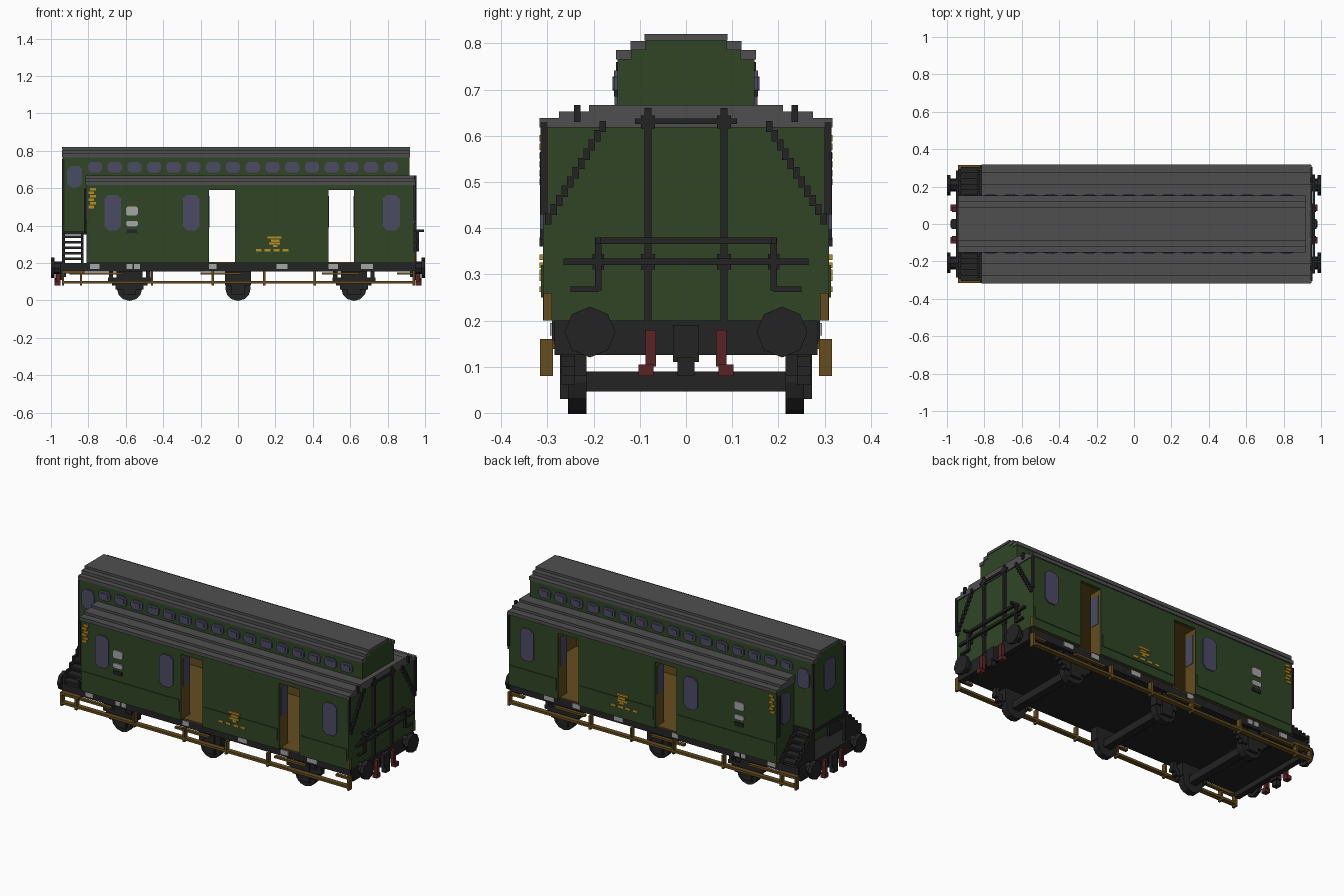
import bpy
import bmesh
import math
from mathutils import Matrix, Vector

default_cube = bpy.data.objects.get("Cube")
if default_cube:
    bpy.data.objects.remove(default_cube, do_unlink=True)


def material(name, red, green, blue):
    mat = bpy.data.materials.new(name)
    mat.use_nodes = True
    color = (red, green, blue, 1)
    mat.diffuse_color = color
    shader = next(n for n in mat.node_tree.nodes if n.type == "BSDF_PRINCIPLED")
    shader.inputs["Base Color"].default_value = color
    shader.inputs["Roughness"].default_value = 0.9
    return mat


GREEN = material("carriage green", .029, .06, .019)
GREY = material("roof grey", .078, .078, .078)
BLACK = material("frame black", .017, .017, .017)
GLASS = material("slate glass", .07, .07, .13)
BROWN = material("wood brown", .13, .075, .013)
GOLD = material("gold paint", .5, .27, .015)
PALE = material("pale plate", .38, .38, .38)
RED = material("coupling red", .1, .017, .017)


def finish(name, mat, bm):
    mesh = bpy.data.meshes.new(name)
    bmesh.ops.recalc_face_normals(bm, faces=bm.faces)
    bm.to_mesh(mesh)
    bm.free()
    mesh.materials.append(mat)
    obj = bpy.data.objects.new(name, mesh)
    bpy.context.collection.objects.link(obj)
    return obj


def part(name, mat, boxes, both=False):
    """One object out of boxes (x range, y range, z range), optionally on both sides."""
    bm = bmesh.new()
    for xs, ys, zs in boxes:
        for side in ((1, -1) if both else (1,)):
            center = Vector((sum(xs) / 2, side * sum(ys) / 2, sum(zs) / 2))
            size = Vector((xs[1] - xs[0], ys[1] - ys[0], zs[1] - zs[0]))
            matrix = Matrix.Translation(center) @ Matrix.Diagonal(size.to_4d())
            bmesh.ops.create_cube(bm, size=1, matrix=matrix)
    return finish(name, mat, bm)


def span(middle, width):
    return (middle - width / 2, middle + width / 2)


def pane(name, mat, center, width, height, cut, facing="y", depth=.012):
    """Thin upright plate with cut corners."""
    bm = bmesh.new()
    w, h = width / 2, height / 2
    outline = []
    for sx, sz, first in ((1, 1, 0), (-1, 1, 1), (-1, -1, 0), (1, -1, 1)):
        corner = [(sx * w, sz * (h - cut)), (sx * (w - cut), sz * h)]
        outline += corner[::-1] if first else corner
    axis = Vector((0, depth, 0)) if facing == "y" else Vector((depth, 0, 0))
    verts = []
    for u, v in outline:
        flat = Vector((u, 0, v)) if facing == "y" else Vector((0, u, v))
        verts.append(bm.verts.new(Vector(center) + flat - axis / 2))
    face = bm.faces.new(verts)
    extruded = bmesh.ops.extrude_face_region(bm, geom=[face])["geom"]
    moved = [g for g in extruded if isinstance(g, bmesh.types.BMVert)]
    bmesh.ops.translate(bm, verts=moved, vec=axis)
    return finish(name, mat, bm)


REAR, NOSE, TIP = -.81, .94, -.94   # body ends and platform end
SIDE, FLOOR, EAVE = .31, .2, .635
DOORS = ((-.155, -.015), (.485, .62))
SOLID = ((REAR, DOORS[0][0]), (DOORS[0][1], DOORS[1][0]), (DOORS[1][1], NOSE))
wall = (SIDE - .012, SIDE)
lining = (SIDE - .02, SIDE - .012)
full = (-SIDE, SIDE)

# Side walls with two open doorways, lined with wood
height = (FLOOR, EAVE)
lintel = (.59, EAVE)
part("side_walls", GREEN, [(s, wall, height) for s in SOLID] + [(d, wall, lintel) for d in DOORS], True)
part("wall_lining", BROWN, [(s, lining, height) for s in SOLID] + [(d, lining, lintel) for d in DOORS], True)
part("lower_panels", GREEN, [((a + .01, b - .01), (SIDE, SIDE + .004), (.25, .32)) for a, b in SOLID], True)
part("end_walls", GREEN, [((x, x + .015), full, height) for x in (REAR, NOSE - .015)]
     + [((NOSE - .015, NOSE), (-.2, .2), (FLOOR, .65))])
part("end_lining", BROWN, [((x, x + .006), (-.29, .29), height) for x in (REAR + .015, NOSE - .021)])
part("inner_floor", BROWN, [((REAR + .02, NOSE - .02), (-.29, .29), (FLOOR, FLOOR + .005))])
part("ceiling", BROWN, [((REAR + .02, NOSE - .02), (-.29, .29), (.612, .618))])

# Door leaves folded inward at every doorway
leaves, glass = [], []
for a, b in DOORS:
    for x, turn in ((a, -1), (b, 1)):
        leaves.append((sorted((x, x + turn * .012)), (SIDE - .085, SIDE - .004), (FLOOR, .59)))
        glass.append((sorted((x - turn * .002, x + turn * .004)), (SIDE - .075, SIDE - .02), (.39, .56)))
part("door_leaves", BROWN, leaves, True)
part("door_glass", GLASS, glass, True)

# Stepped lower roof
roof_x = (REAR - .005, NOSE + .006)
part("lower_roof", GREY, [
    (roof_x, (-.317, .317), (.618, .638)),
    (roof_x, (-.275, .275), (.638, .653)),
    (roof_x, (-.21, .21), (.653, .667))])

# Raised centre roof, running on to the platform cabin
crown = (TIP, .92)
part("centre_roof_walls", GREEN, [
    ((TIP + .004, .916), (-.148, .148), (.66, .775)),
    ((TIP + .004, .916), (-.118, .118), (.77, .795)),
    ((TIP + .004, .916), (-.088, .088), (.79, .808))])
part("centre_roof_edges", GREY, [
    (crown, (.118, .152), (.765, .786)),
    (crown, (.088, .12), (.786, .805)),
    (crown, (0, .09), (.806, .82))], True)
part("platform_cabin", GREEN, [((TIP + .004, REAR), (-.148, .148), (.37, .7))])
part("cabin_posts", BLACK, [((TIP, TIP + .012), (.14, .152), (.37, .76))], True)

# Windows
for i in range(16):
    x = -.765 + i * .1055
    for s in (1, -1):
        pane("roof_window_frame", GLASS, (x, s * .15, .713), .076, .056, .014)
        pane("roof_window_pane", GLASS, (x, s * .155, .713), .046, .03, .002, depth=.009)
for x, sides in ((-.67, (-1,)), (-.25, (-1, 1)), (.82, (-1, 1))):
    for s in sides:
        pane("side_window", GLASS, (x, s * SIDE, .47), .09, .19, .022)
for s in (1, -1):
    pane("cabin_side_window", GLASS, (-.873, s * .149, .662), .08, .115, .02)
    pane("rear_wall_window", GLASS, (REAR, s * .23, .5), .08, .18, .02, "x")
pane("cabin_end_window", GLASS, (TIP + .004, 0, .65), .1, .18, .02, "x")

# Painted crests, small plates and frame labels on both sides
paint = (SIDE, SIDE + .007)
crest = [(.195, .075, .337), (.2, .045, .32), (.195, .06, .305), (.2, .025, .292)]
marks = [(span(x, w), paint, span(z, .012)) for x, w, z in crest]
marks += [(span(.11 + i * .048, .03), paint, (.262, .274)) for i in range(4)]
marks += [(span(-.785 + .01 * (i % 2), .03), paint, span(.5 + i * .019, .014)) for i in range(6)]
part("gold_marks", GOLD, marks, True)
for s in (1, -1):
    for z, h in ((.478, .048), (.411, .03)):
        pane("pale_plate", PALE, (-.567, s * (SIDE + .002), z), .065, h, .009, depth=.009)
part("dark_plate", BLACK, [(span(-.567, .055), paint, (.36, .38))], True)
labels = ((-.765, .05), (-.58, .03), (-.54, .03), (-.135, .04), (.235, .06), (.51, .05), (.69, .065))
part("frame_labels", PALE, [(span(x, w), (.289, .295), (.168, .195)) for x, w in labels], True)

# Underframe and buffer beams
part("underframe", BLACK, [
    ((TIP, NOSE), (-.29, .29), (.155, FLOOR)),
    ((NOSE - .02, NOSE + .012), (-.285, .285), (.125, FLOOR)),
    ((TIP - .012, TIP + .02), (-.285, .285), (.125, FLOOR))])

# Three wheelsets: axle, wheels, axle boxes and stepped springs
for x in (-.58, 0, .62):
    part("axle", BLACK, [(span(x, .045), (-.215, .215), (.046, .09))])
    bm = bmesh.new()
    for s in (1, -1):
        spin = Matrix.Translation((x, s * .235, .066)) @ Matrix.Rotation(math.pi / 2, 4, "X")
        bmesh.ops.create_cone(bm, cap_ends=True, segments=12, radius1=.068, radius2=.068, depth=.04, matrix=spin)
    finish("wheels", BLACK, bm)
    part("axle_boxes", BLACK, [(span(x, .07), (.25, .273), (.03, .16)),
                               (span(x, .14), (.215, .265), (.08, .16))], True)
    if x:
        part("leaf_springs", BLACK, [(span(x, w), (.24, .27), (z, z + .022))
                                     for w, z in ((.15, .06), (.19, .08), (.23, .1))]
             + [(span(x + d, .022), (.24, .27), (.1, .16)) for d in (-.1, .1)], True)

# Running boards and their hangers
board = (.288, .316)
part("running_boards", BROWN, [((TIP, .945), board, (.091, .105))], True)
part("upper_steps", BROWN, [(xs, (.285, .305), (.138, .15))
                            for xs in ((-.9, -.62), (-.2, .02), (.45, .65), (.85, .94))], True)
part("board_hangers", BROWN, [(span(x, .012), board, (.08, .16))
                              for x in (TIP + .005, -.84, -.46, -.135, .14, .41, .94)], True)
part("corner_plates", BROWN, [((NOSE, NOSE + .005), (.29, .309), (FLOOR, .26)),
                              ((TIP, REAR - .01), (.285, .316), (.145, .16))], True)

# Rear platform with open stairs on both sides
part("platform_floor", BLACK, [((TIP, REAR), (-.16, .16), (.352, .37))])
part("stair_treads", BLACK, [((TIP + .015, REAR - .015), (.14 + i * .03, .185 + i * .03), span(.34 - i * .029, .013))
                             for i in range(5)], True)
part("stair_stringers", BLACK, [((x, x + .015), (.14 + i * .03, .175 + i * .03), (FLOOR, .36 - i * .029))
                                for i in range(5) for x in (TIP, REAR - .03)], True)
part("stair_handrails", BLACK, [((REAR - .014, REAR - .004), (.295, .31), (.36, .6))], True)

# Buffers, hooks and couplers at both ends
for end in (1, -1):
    bm = bmesh.new()
    for s in (1, -1):
        for x, radius, depth in ((.96, .034, .05), (.99, .055, .02)):
            turn = Matrix.Translation((end * x, s * .208, .175)) @ Matrix.Rotation(math.pi / 2, 4, "Y")
            bmesh.ops.create_cone(bm, cap_ends=True, segments=8, radius1=radius, radius2=radius,
                                  depth=depth, matrix=turn)
    finish("buffers", BLACK, bm)

    def out(a, b):
        return sorted((end * a, end * b))
    part("coupler", BLACK, [(out(.94, .975), (-.028, .028), (.11, .19)),
                            (out(.95, .98), (-.018, .018), (.08, .12))])
    part("brake_hoses", RED, [(out(.95, .972), (.065, .088), (.1, .18)),
                              (out(.95, .98), (.07, .103), (.08, .105))], True)

# Handrails and pipes on the plain end
near = (NOSE, NOSE + .014)
far = (NOSE + .014, NOSE + .028)
part("end_ladder_poles", BLACK, [(near, span(.082, .015), (FLOOR, .66))], True)
part("end_cross_rails", BLACK, [
    (near, (-.11, .11), span(.631, .012)),
    (far, (-.265, .265), span(.327, .014)),
    (far, (-.19, .19), span(.373, .014))])
part("end_rail_drops", BLACK, [
    (far, span(.19, .014), (.265, .38)),
    (far, (.19, .25), span(.268, .012)),
    (near, span(.19, .025), span(.327, .034)),
    (near, span(.082, .03), span(.327, .034)),
    (near, span(.082, .03), span(.63, .028)),
    ((NOSE, .995), span(.19, .012), span(.373, .014)),
    (near, span(.235, .014), (.63, .667))], True)
part("end_diagonals", BLACK, [(near, span(.18 + i * .0118, .014), span(.62 - i * .02, .024))
                              for i in range(11)], True)
part("corner_rails", BLACK, [((NOSE - .005, NOSE + .008), (.3, .315), (.43, .63))], True)
